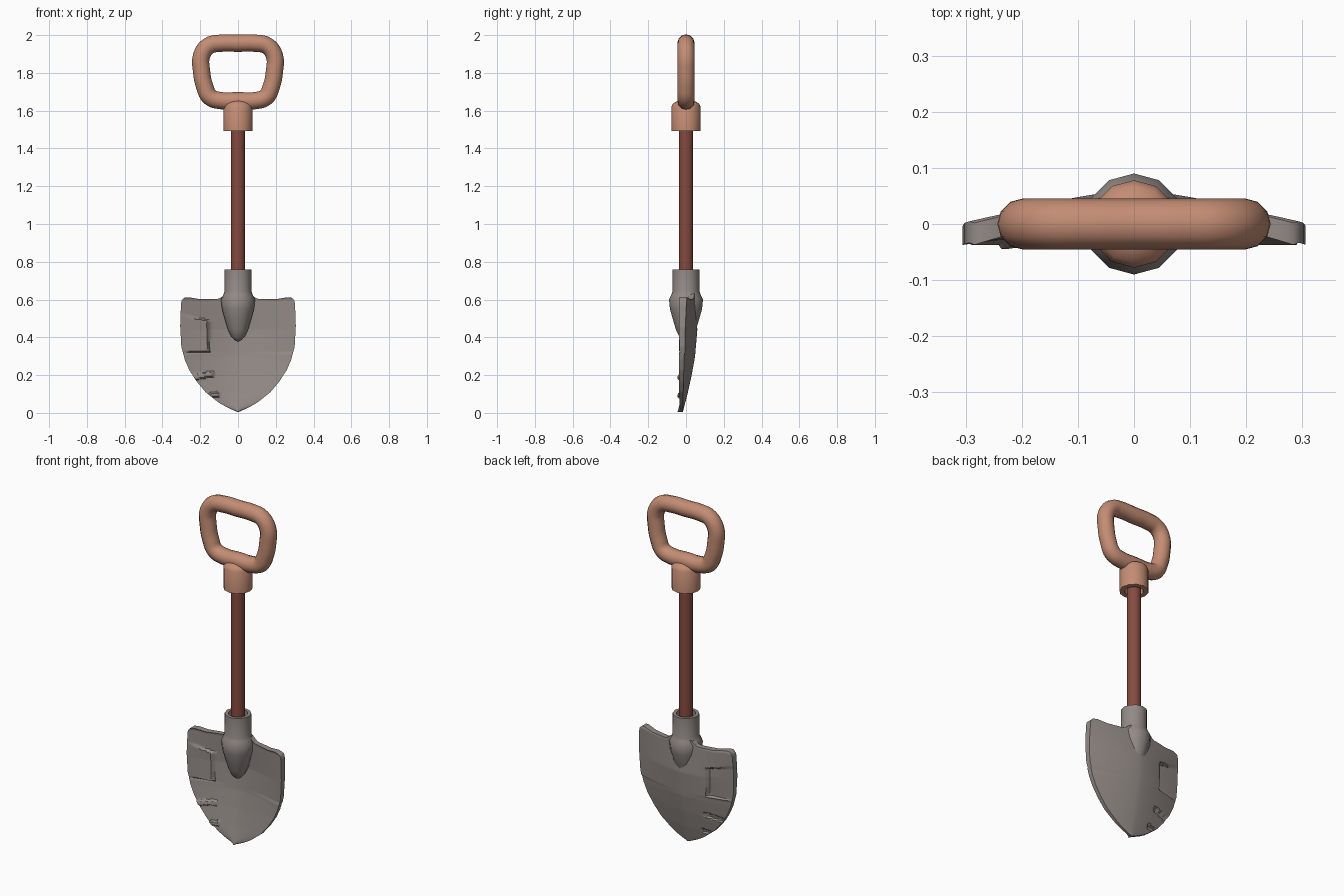
import bpy, bmesh, math

if "Cube" in bpy.data.objects:
    bpy.data.objects.remove(bpy.data.objects["Cube"])


def material(name, rgb):
    m = bpy.data.materials.new(name)
    m.diffuse_color = (*rgb, 1)
    m.use_nodes = True
    m.node_tree.nodes["Principled BSDF"].inputs["Base Color"].default_value = m.diffuse_color
    return m


TAN = material("tan handle", (0.55, 0.265, 0.175))
WOOD = material("red brown wood", (0.235, 0.07, 0.05))
STEEL = material("grey steel", (0.29, 0.255, 0.24))


def finish(name, bm, mat, angle=35):
    bmesh.ops.recalc_face_normals(bm, faces=bm.faces)
    me = bpy.data.meshes.new(name)
    bm.to_mesh(me)
    bm.free()
    ob = bpy.data.objects.new(name, me)
    bpy.context.collection.objects.link(ob)
    me.materials.append(mat)
    smooth(ob, angle)
    return ob


def smooth(ob, angle):
    bpy.ops.object.select_all(action='DESELECT')
    bpy.context.view_layer.objects.active = ob
    ob.select_set(True)
    bpy.ops.object.shade_smooth_by_angle(angle=math.radians(angle))


def lathe(name, profile, sides, mat):
    """Turn (radius, z) pairs about the z axis, capping both ends."""
    bm = bmesh.new()
    rings = [[bm.verts.new((r * math.cos(2 * math.pi * i / sides),
                            r * math.sin(2 * math.pi * i / sides), z))
              for i in range(sides)] for r, z in profile]
    for a, b in zip(rings, rings[1:]):
        for i in range(sides):
            j = (i + 1) % sides
            bm.faces.new((a[i], a[j], b[j], b[i]))
    bm.faces.new(rings[0])
    bm.faces.new(rings[-1])
    return finish(name, bm, mat, 40)


def interp(pts, t):
    """Piecewise linear lookup in ascending (t, value) pairs."""
    if t <= pts[0][0]:
        return pts[0][1]
    for (a, va), (b, vb) in zip(pts, pts[1:]):
        if t <= b:
            return va + (vb - va) * (t - a) / (b - a)
    return pts[-1][1]


# grip: rounded tube loop
half = [(0.09, 1.957), (0.155, 1.943), (0.193, 1.89), (0.193, 1.81),
        (0.177, 1.73), (0.148, 1.672), (0.09, 1.653)]
path = [(0, 1.957)] + half + [(0, 1.653)] + [(-x, z) for x, z in reversed(half)]
cu = bpy.data.curves.new("grip", 'CURVE')
cu.dimensions = '3D'
cu.bevel_depth = 0.0455
cu.bevel_resolution = 4
cu.resolution_u = 5
sp = cu.splines.new('BEZIER')
sp.bezier_points.add(len(path) - 1)
sp.use_cyclic_u = True
for p, (x, z) in zip(sp.bezier_points, path):
    p.co = (x, 0, z)
    p.handle_left_type = p.handle_right_type = 'AUTO'
grip = bpy.data.objects.new("grip", cu)
bpy.context.collection.objects.link(grip)
bpy.context.view_layer.objects.active = grip
grip.select_set(True)
bpy.ops.object.convert(target='MESH')
grip = bpy.context.object
grip.data.materials.clear()
grip.data.materials.append(TAN)
smooth(grip, 50)

# collar under the grip, hollow below
lathe("grip_collar", [(0.05, 1.53), (0.05, 1.493), (0.078, 1.493), (0.078, 1.62),
                      (0.068, 1.638), (0.045, 1.652), (0.015, 1.658)], 12, TAN)

# shaft
lathe("shaft", [(0.038, 0.6), (0.038, 1.6)], 12, WOOD)

# socket, hollow at the top and tapering into the blade
lathe("socket", [(0.052, 0.72), (0.052, 0.76), (0.071, 0.76), (0.071, 0.645),
                 (0.078, 0.625), (0.09, 0.6), (0.085, 0.55), (0.071, 0.5),
                 (0.053, 0.44), (0.036, 0.405), (0.018, 0.385), (0.004, 0.378)], 12, STEEL)

# blade: dished plate with front and back grids
WIDTH = [(0.005, 0.004), (0.03, 0.06), (0.055, 0.103), (0.11, 0.172), (0.165, 0.218),
         (0.225, 0.257), (0.28, 0.281), (0.35, 0.3), (0.46, 0.306), (0.57, 0.302),
         (0.59, 0.298), (0.6, 0.284)]
EDGE = [(0, -0.018), (0.35, -0.008), (0.6, 0.002)]
BACK = [(0, -0.018), (0.1, 0.008), (0.2, 0.03), (0.3, 0.048), (0.44, 0.06), (0.6, 0.05)]
TOP = [(0, 0.035), (0.06, 0.035), (0.1, 0.004), (0.2, 0.002), (0.26, 0.012), (0.3, 0.008)]
# dents on one side: inner x, low z, high z, slope of the dent, depth
DENTS = [(-0.15, 0.325, 0.485, -0.25, 0.022), (-0.125, 0.195, 0.222, 0.2, 0.016),
         (-0.095, 0.09, 0.113, 0.2, 0.012)]


def dent(x, z):
    for xi, lo, hi, slope, depth in DENTS:
        if x < xi:
            d = xi - x
            top = hi + abs(slope) * d if slope < 0 else hi - slope * d
            low = lo - abs(slope) * 0.15 * d if slope < 0 else lo - slope * d
            if low < z < top:
                fade = max(0, 1 - d / 0.16) if slope < 0 else max(0.2, 1 - d / 0.2)
                return depth * min(1, d / 0.012) * fade
    return 0


NX = 48
rows = sorted({round(0.005 + 0.007 * i, 4) for i in range(85)} | {0.6})
bm = bmesh.new()
front, back = [], []
for z in rows:
    w, e, c = interp(WIDTH, z), interp(EDGE, z), interp(BACK, z)
    fr, bk = [], []
    for i in range(NX + 1):
        u = 2 * i / NX - 1
        x = u * w
        k = 1 - (abs(x) / 0.306) ** 1.5 if w > 0.29 else 1 - abs(u) ** 1.5
        zz = z + interp(TOP, abs(x)) * max(0, (z - 0.52) / 0.08)
        lip = -0.037 if z > 0.1 else -0.03 - 0.07 * z
        d = dent(x, z)
        fr.append(bm.verts.new((x, lip + (c - 0.028 - lip) * k - d, zz)))
        bk.append(bm.verts.new((x, e + (c - e) * k - d, zz)))
    front.append(fr)
    back.append(bk)
for g in (front, back):
    for a, b in zip(g, g[1:]):
        for i in range(NX):
            bm.faces.new((a[i], a[i + 1], b[i + 1], b[i]))
for r in (0, -1):
    for i in range(NX):
        bm.faces.new((front[r][i], front[r][i + 1], back[r][i + 1], back[r][i]))
for k in range(len(rows) - 1):
    for i in (0, NX):
        bm.faces.new((front[k][i], front[k + 1][i], back[k + 1][i], back[k][i]))
finish("blade", bm, STEEL, 40)
